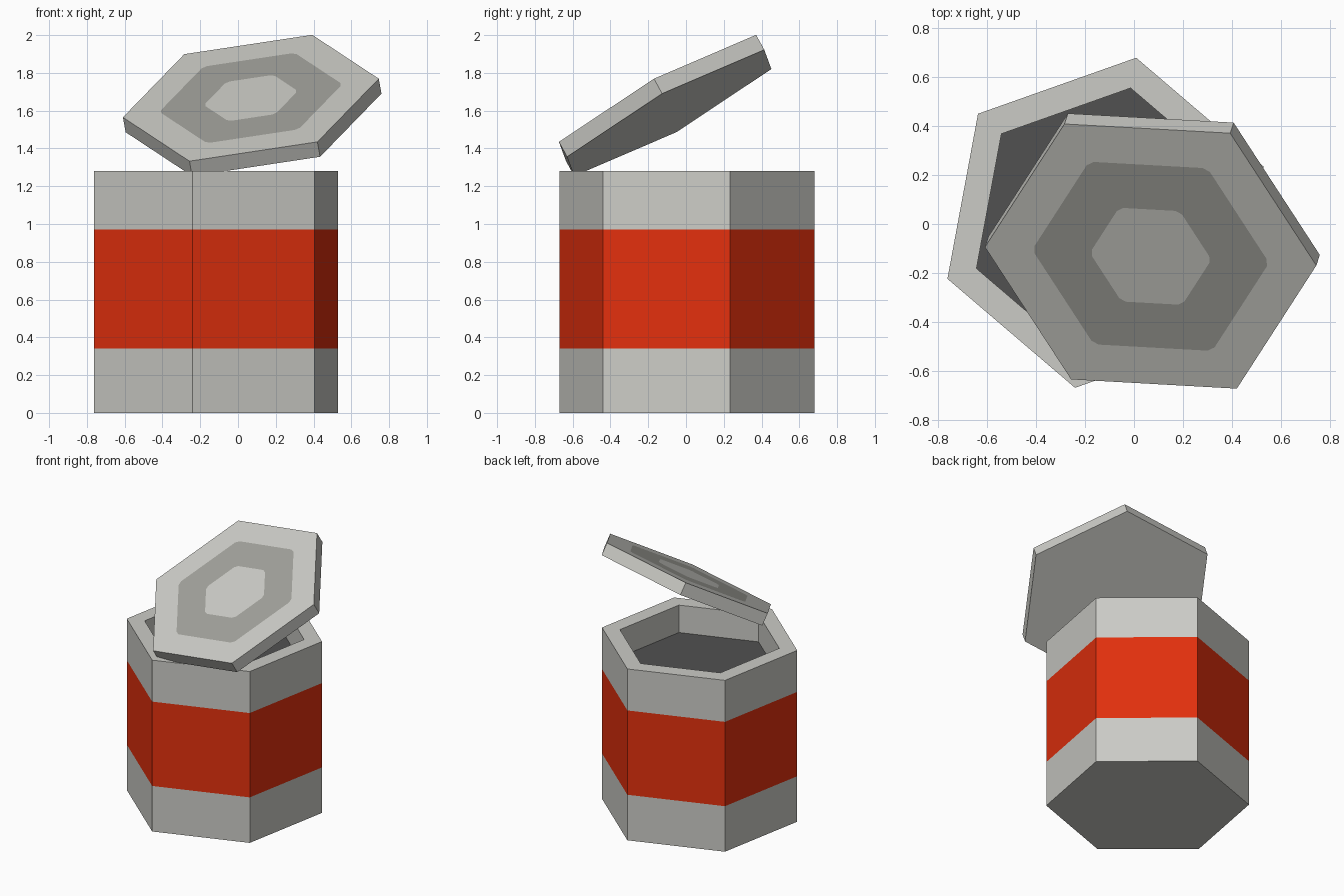
import bpy, bmesh, math
from mathutils import Vector, Matrix

if "Cube" in bpy.data.objects:
    bpy.data.objects.remove(bpy.data.objects["Cube"])


def material(name, rgb):
    m = bpy.data.materials.new(name)
    m.diffuse_color = (*rgb, 1)
    m.use_nodes = True
    m.node_tree.nodes["Principled BSDF"].inputs["Base Color"].default_value = m.diffuse_color
    return m


MATS = [material("light_grey", (0.60, 0.60, 0.565)),
        material("red_band", (0.76, 0.029, 0.004)),
        material("mid_grey", (0.36, 0.36, 0.33)),
        material("dark_grey", (0.082, 0.082, 0.082))]
GREY, RED, MID, DARK = range(4)


def hexagon(bm, radius, z, turn=0.0):
    return [bm.verts.new((radius * math.cos(turn + i * math.pi / 3),
                          radius * math.sin(turn + i * math.pi / 3), z)) for i in range(6)]


def clipped_hexagon(bm, radius, z, clip):
    # hexagon with slightly cut corners: two points per corner
    c = [Vector((radius * math.cos(i * math.pi / 3), radius * math.sin(i * math.pi / 3), z))
         for i in range(6)]
    pts = []
    for i in range(6):
        pts += [c[i].lerp(c[i - 1], clip), c[i].lerp(c[(i + 1) % 6], clip)]
    return [bm.verts.new(p) for p in pts]


def face(bm, verts, mat):
    bm.faces.new(verts).material_index = mat


def bridge(bm, a, b, mat):
    n = len(a)
    for i in range(n):
        j = (i + 1) % n
        face(bm, (a[i], a[j], b[j], b[i]), mat)


def finish(bm, name, matrix):
    mesh = bpy.data.meshes.new(name)
    bm.to_mesh(mesh)
    bm.free()
    for m in MATS:
        mesh.materials.append(m)
    ob = bpy.data.objects.new(name, mesh)
    ob.matrix_world = matrix
    bpy.context.collection.objects.link(ob)


R = 0.686

# Canister body: (radius, height, colour of the wall leading up to this ring)
bm = bmesh.new()
turn = math.radians(19.5)
profile = [(R, 0, None), (R, 0.34, GREY), (R, 0.97, RED), (R, 1.28, GREY),
           (0.56, 1.28, GREY), (0.56, 1.075, GREY)]
prev = None
for radius, z, mat in profile:
    ring = hexagon(bm, radius, z, turn)
    if prev is None:
        face(bm, ring[::-1], GREY)
    else:
        bridge(bm, prev, ring, mat)
    prev = ring
face(bm, prev, DARK)
finish(bm, "canister_body", Matrix.Translation((-0.116, 0.005, 0)))

# Tilted lid with a painted hexagonal ring; local top face is z = 0
bm = bmesh.new()
bottom = hexagon(bm, R, -0.091)
top = hexagon(bm, R, 0)
outer = clipped_hexagon(bm, R * 0.715, 0, 0.04)
inner = clipped_hexagon(bm, R * 0.367, 0, 0.07)
face(bm, bottom[::-1], GREY)
bridge(bm, bottom, top, GREY)
for i in range(6):
    j = (i + 1) % 6
    face(bm, (top[i], top[j], outer[2 * j], outer[2 * i + 1]), GREY)
    face(bm, (top[i], outer[2 * i + 1], outer[2 * i]), GREY)
bridge(bm, outer, inner, MID)
face(bm, inner, GREY)
n = Vector((-0.157, -0.474, 0.866)).normalized()
x = Vector((0.682, -0.038, 0.103))
x = (x - n * x.dot(n)).normalized()
y = n.cross(x)
rot = Matrix((x, y, n)).transposed().to_4x4()
finish(bm, "lid", Matrix.Translation((0.068, -0.132, 1.667)) @ rot)
